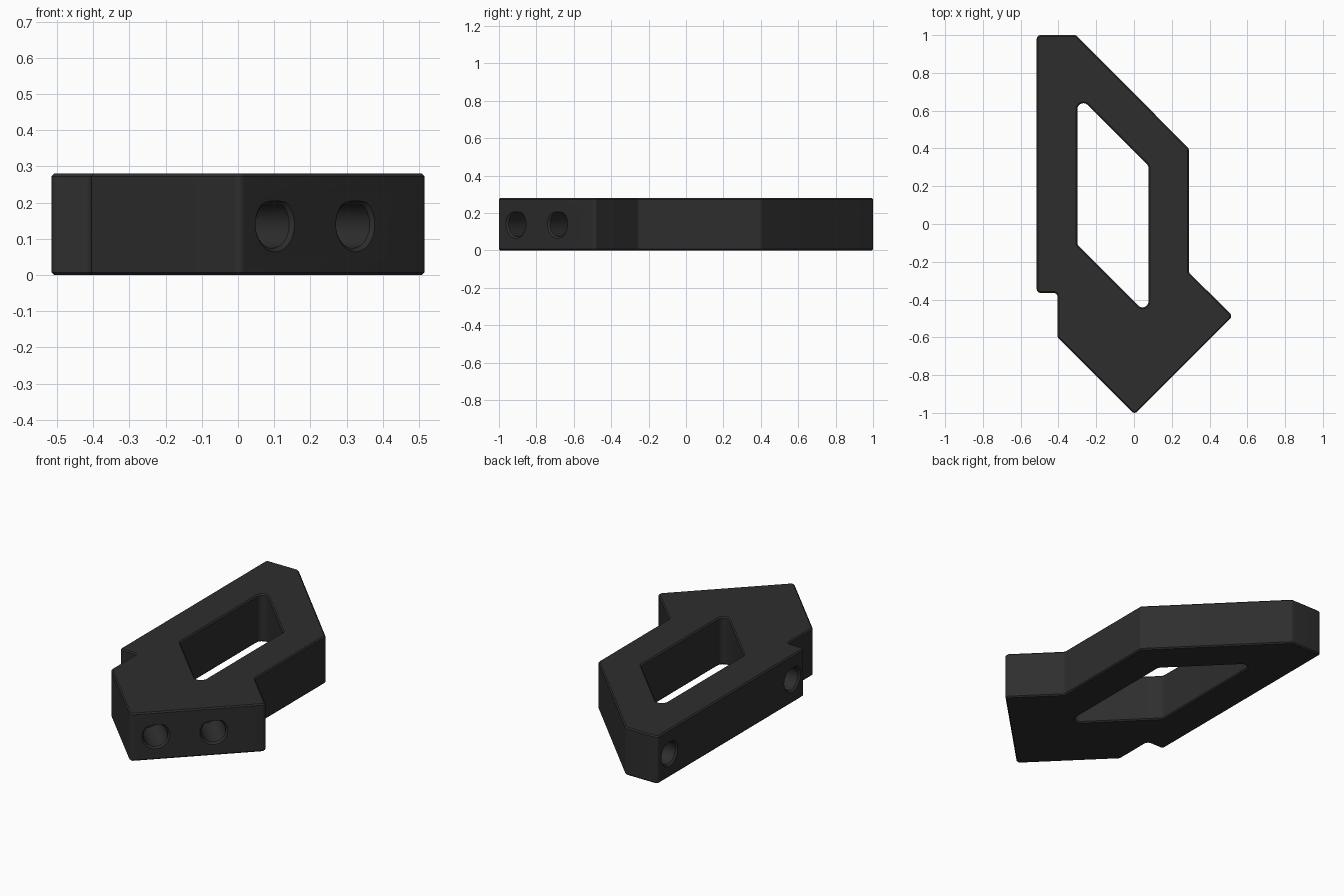
import bpy, bmesh, math
from mathutils import Vector

if "Cube" in bpy.data.objects:
    bpy.data.objects.remove(bpy.data.objects["Cube"])

HEIGHT = 0.28
mat = bpy.data.materials.new("charcoal_black")
mat.diffuse_color = (0.027, 0.027, 0.027, 1)
mat.use_nodes = True
mat.node_tree.nodes["Principled BSDF"].inputs["Base Color"].default_value = mat.diffuse_color


def make_object(name, bm):
    bmesh.ops.recalc_face_normals(bm, faces=bm.faces)
    mesh = bpy.data.meshes.new(name)
    bm.to_mesh(mesh)
    bm.free()
    mesh.materials.append(mat)
    ob = bpy.data.objects.new(name, mesh)
    bpy.context.collection.objects.link(ob)
    return ob


def rounded(points, r, steps=6):
    """Replace every polygon corner with a tangent arc."""
    out = []
    for i, p in enumerate(points):
        p = Vector(p)
        a = (Vector(points[i - 1]) - p).normalized()
        b = (Vector(points[(i + 1) % len(points)]) - p).normalized()
        half = a.angle(b) / 2
        center = p + (a + b).normalized() * r / math.sin(half)
        start = p + a * r / math.tan(half) - center
        end = p + b * r / math.tan(half) - center
        sweep = start.angle(end)
        for k in range(steps + 1):
            t = k / steps
            out.append(center + (start * math.sin((1 - t) * sweep)
                                 + end * math.sin(t * sweep)) / math.sin(sweep))
    return out


def prism(name, points, z0, z1):
    bm = bmesh.new()
    face = bm.faces.new([bm.verts.new((p.x, p.y, z0)) for p in points])
    ext = bmesh.ops.extrude_face_region(bm, geom=[face])
    verts = [v for v in ext["geom"] if isinstance(v, bmesh.types.BMVert)]
    bmesh.ops.translate(bm, verts=verts, vec=(0, 0, z1 - z0))
    return make_object(name, bm)


def bore(name, x, y, direction, depth):
    """Blind hole cutter with a countersunk rim and a flattened top."""
    d = Vector(direction).normalized()
    side = d.cross(Vector((0, 0, 1)))
    origin = Vector((x, y, HEIGHT / 2))
    bm = bmesh.new()
    rings = []
    n = 40
    for s, r in ((-0.01, 0.086), (0.01, 0.066), (depth, 0.066)):
        ring = []
        for k in range(n):
            a = 2 * math.pi * (k + 0.5) / n
            up = min(r * math.sin(a), 0.0645)
            ring.append(bm.verts.new(origin + d * s + side * r * math.cos(a)
                                     + Vector((0, 0, up))))
        rings.append(ring)
    for lo, hi in zip(rings, rings[1:]):
        for k in range(n):
            j = (k + 1) % n
            bm.faces.new((lo[k], lo[j], hi[j], hi[k]))
    bm.faces.new(rings[0])
    bm.faces.new(rings[-1])
    return make_object(name, bm)


def cut(target, cutter):
    mod = target.modifiers.new("cut", 'BOOLEAN')
    mod.operation = 'DIFFERENCE'
    mod.solver = 'EXACT'
    mod.object = cutter
    bpy.ops.object.modifier_apply(modifier=mod.name)
    bpy.data.objects.remove(cutter)


# Plate body with arrow-shaped foot
outline = [(-0.515, 1), (-0.307, 1), (0.29, 0.40), (0.29, -0.256),
           (0.523, -0.488), (0.003, -1.008), (-0.405, -0.60),
           (-0.405, -0.365), (-0.515, -0.365)]
body = prism("bracket_body", rounded(outline, 0.02), 0, HEIGHT)
bpy.context.view_layer.objects.active = body
body.select_set(True)

# Slanted window through the middle
window = [(-0.30, 0.685), (0.077, 0.308), (0.077, -0.487), (-0.30, -0.11)]
cut(body, prism("window_cutter", rounded(window, 0.032), -0.1, HEIGHT + 0.1))

# Small chamfer around the top and bottom rims
bev = body.modifiers.new("rim", 'BEVEL')
bev.width = 0.01
bev.segments = 1
bev.limit_method = 'ANGLE'
bev.angle_limit = math.radians(50)
bpy.ops.object.modifier_apply(modifier=bev.name)

# Two bores in the slanted front face, two in the left side
for x in (0.102, 0.324):
    cut(body, bore("front_bore_cutter", x, x - 1.011, (-1, 1, 0), 0.25))
for y in (0.888, -0.253):
    cut(body, bore("side_bore_cutter", -0.515, y, (1, 0, 0), 0.2))

bpy.ops.object.shade_smooth_by_angle(angle=math.radians(30))
